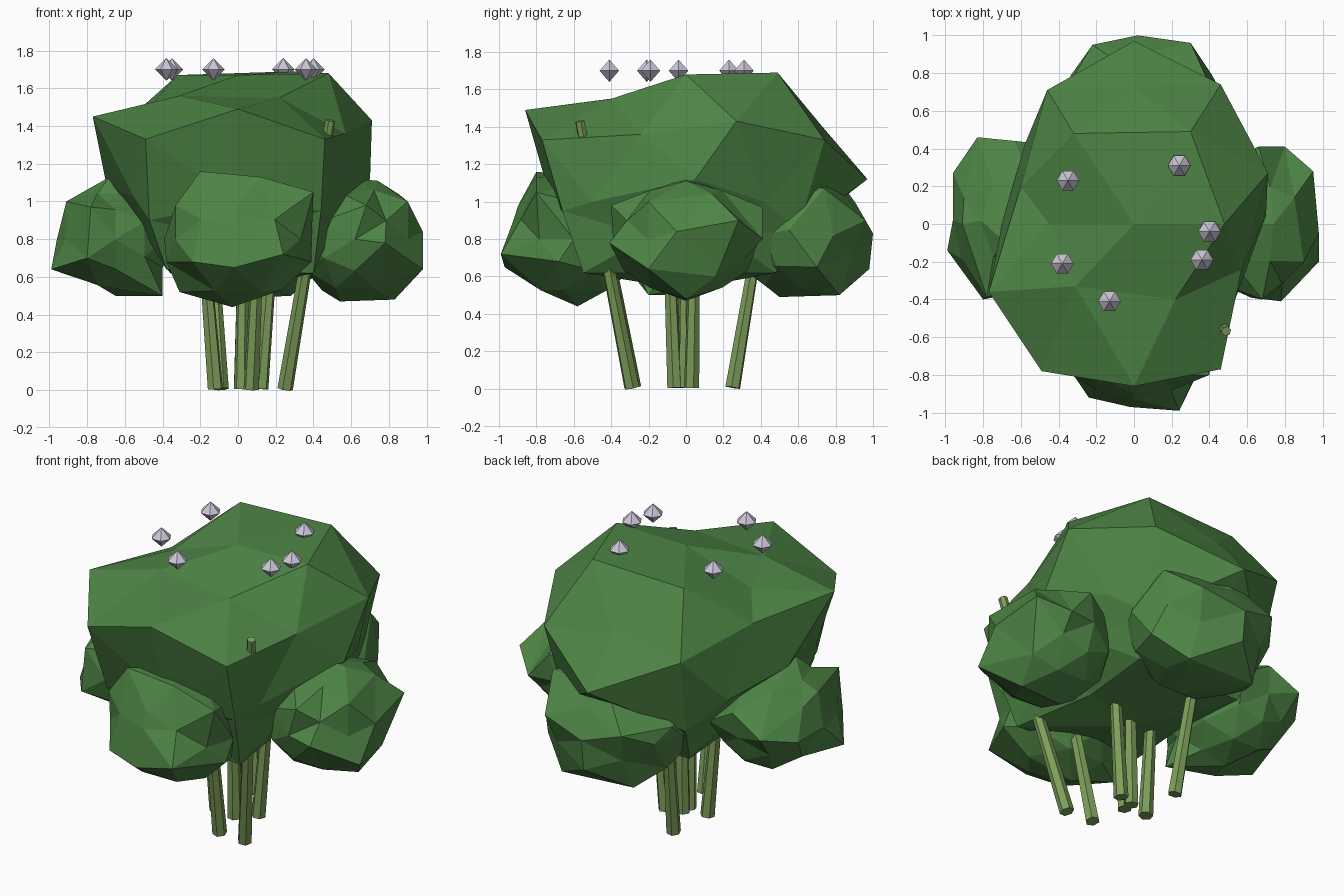
import bpy, bmesh, math
from mathutils import Vector, Matrix

if "Cube" in bpy.data.objects:
    bpy.data.objects.remove(bpy.data.objects["Cube"])


def material(name, rgb):
    m = bpy.data.materials.new(name)
    m.diffuse_color = (*rgb, 1)
    m.use_nodes = True
    m.node_tree.nodes["Principled BSDF"].inputs["Base Color"].default_value = m.diffuse_color
    return m


LEAF = material("leaf green", (0.076, 0.235, 0.060))
STEM = material("stem green", (0.20, 0.34, 0.10))
BERRY = material("pale berry", (0.60, 0.57, 0.68))


def finish(bm, name, mat):
    bmesh.ops.recalc_face_normals(bm, faces=bm.faces)
    me = bpy.data.meshes.new(name)
    bm.to_mesh(me)
    bm.free()
    me.materials.append(mat)
    ob = bpy.data.objects.new(name, me)
    bpy.context.collection.objects.link(ob)
    return ob


def leaf_clump(name, centre, radii, pulls):
    """Faceted ellipsoid whose nearest corner is pulled to each given point."""
    bm = bmesh.new()
    bmesh.ops.create_icosphere(bm, subdivisions=2, radius=1)
    # turn the ball so that an edge, not a corner, faces up
    bmesh.ops.rotate(bm, verts=bm.verts, cent=(0, 0, 0),
                     matrix=Matrix.Rotation(-math.atan(2) / 2, 3, 'Y'))
    c, r = Vector(centre), Vector(radii)
    free = list(bm.verts)
    moved = {}
    for p in pulls:
        d = Vector([(p[i] - c[i]) / r[i] for i in range(3)]).normalized()
        v = min(free, key=lambda u: (u.co - d).length)
        free.remove(v)
        moved[v] = Vector(p)
    for v in free:
        v.co = c + v.co * r
    for v, p in moved.items():
        v.co = p
    finish(bm, name, LEAF)


# main canopy
leaf_clump("main_canopy", (0, 0, 1.1), (0.6, 0.65, 0.57), [
    (0, 0, 1.67), (.48, 0, 1.68), (-.45, 0, 1.52),
    (.3, .49, 1.69), (-.32, .48, 1.67), (.22, -.4, 1.55), (-.31, -.33, 1.56),
    (0, -.86, 1.49), (0, .73, 1.4), (0, .97, 1.12),
    (.46, .74, 1.33), (-.46, .71, 1.33), (.46, -.77, 1.33), (-.49, -.78, 1.33),
    (.71, .27, 1.43), (.57, -.24, 1.36), (-.6, .2, 1.42), (-.77, -.36, 1.45),
    (.7, .05, 1.12), (-.7, 0, 1.1), (0, -.72, 1.0),
    (.5, -.5, 1.0), (-.55, -.5, 1.02), (.53, .42, 1.0), (-.58, .42, 1.02),
    (.44, -.66, .95), (.4, -.55, .62), (-.47, -.62, .9), (-.38, -.5, .64),
    (.42, .6, .85), (-.42, .6, .85), (.36, .48, .62), (-.36, .48, .62)])

# four low side clumps
leaf_clump("front_clump", (0, -.6, .8), (.39, .35, .34), [
    (-.2, -.8, 1.16), (.12, -.8, 1.13), (.4, -.8, 1.05), (-.33, -.8, .98),
    (0, -.93, .88), (.24, -.99, .72), (-.24, -.92, .68), (-.02, -.97, .65),
    (-.03, -.58, .44), (-.38, -.62, .68), (-.31, -.55, .52), (.39, -.68, .68),
    (.23, -.65, .53)])
leaf_clump("right_clump", (.62, 0, .8), (.33, .39, .32), [
    (.74, 0, 1.11), (.85, .14, 1.04), (.9, -.2, 1.0), (.98, -.05, .84),
    (.95, .28, .9), (.98, -.2, .64), (.83, 0, .48), (.54, 0, .47),
    (.8, .41, .8), (.78, -.41, .78), (.68, -.4, .98), (.66, .41, .97),
    (.88, .16, .6)])
leaf_clump("back_clump", (.04, .6, .82), (.44, .36, .33), [
    (.3, .96, .9), (-.22, .95, .9), (.02, 1.0, .83), (.02, .98, .64),
    (.28, .82, .5), (-.2, .8, .52), (.46, .7, .65), (-.38, .68, .9),
    (0, .8, 1.14), (.4, .74, 1.07), (.48, .55, .85), (.08, .5, .49),
    (-.3, .62, .6)])
leaf_clump("left_clump", (-.65, .02, .8), (.31, .39, .3), [
    (-.68, -.1, 1.13), (-.91, 0, 1.0), (-.96, .27, .8), (-.99, -.14, .64),
    (-.83, .46, .85), (-.63, .44, .96), (-.8, -.4, .7), (-.4, -.2, .5),
    (-.78, -.39, .97), (-.75, .05, .57), (-.45, .42, .86)])

# splayed hexagonal stems; the tall one pokes out of the canopy
stems = [(.25, -.29, 1.43), (.07, -.28, 1.1), (-.09, .25, 1.1), (-.12, -.04, 1.1),
         (.02, 0, 1.1), (.02, -.06, 1.1), (.12, .03, 1.1)]
for i, (x, y, h) in enumerate(stems):
    lean = 1 + 0.67 * h
    a, b = Vector((x, y, 0.006)), Vector((x * lean, y * lean, h))
    bm = bmesh.new()
    bmesh.ops.create_cone(bm, cap_ends=True, segments=6, radius1=.042,
                          radius2=.026, depth=(b - a).length)
    turn = (b - a).to_track_quat('Z', 'Y').to_matrix().to_4x4()
    bm.transform(Matrix.Translation((a + b) / 2) @ turn)
    finish(bm, f"stem_{i + 1}", STEM)

# six-sided berries hovering over the top
for i, (x, y) in enumerate([(-.35, .23), (.24, .31), (.4, -.04), (.36, -.19),
                            (-.13, -.41), (-.38, -.21)]):
    bm = bmesh.new()
    for s in (-1, 1):
        bm.verts.new((x, y, 1.70 + s * .06))
    for k in range(6):
        t = k * math.pi / 3
        bm.verts.new((x + .06 * math.cos(t), y + .06 * math.sin(t), 1.70))
    bmesh.ops.convex_hull(bm, input=bm.verts)
    finish(bm, f"berry_{i + 1}", BERRY)
